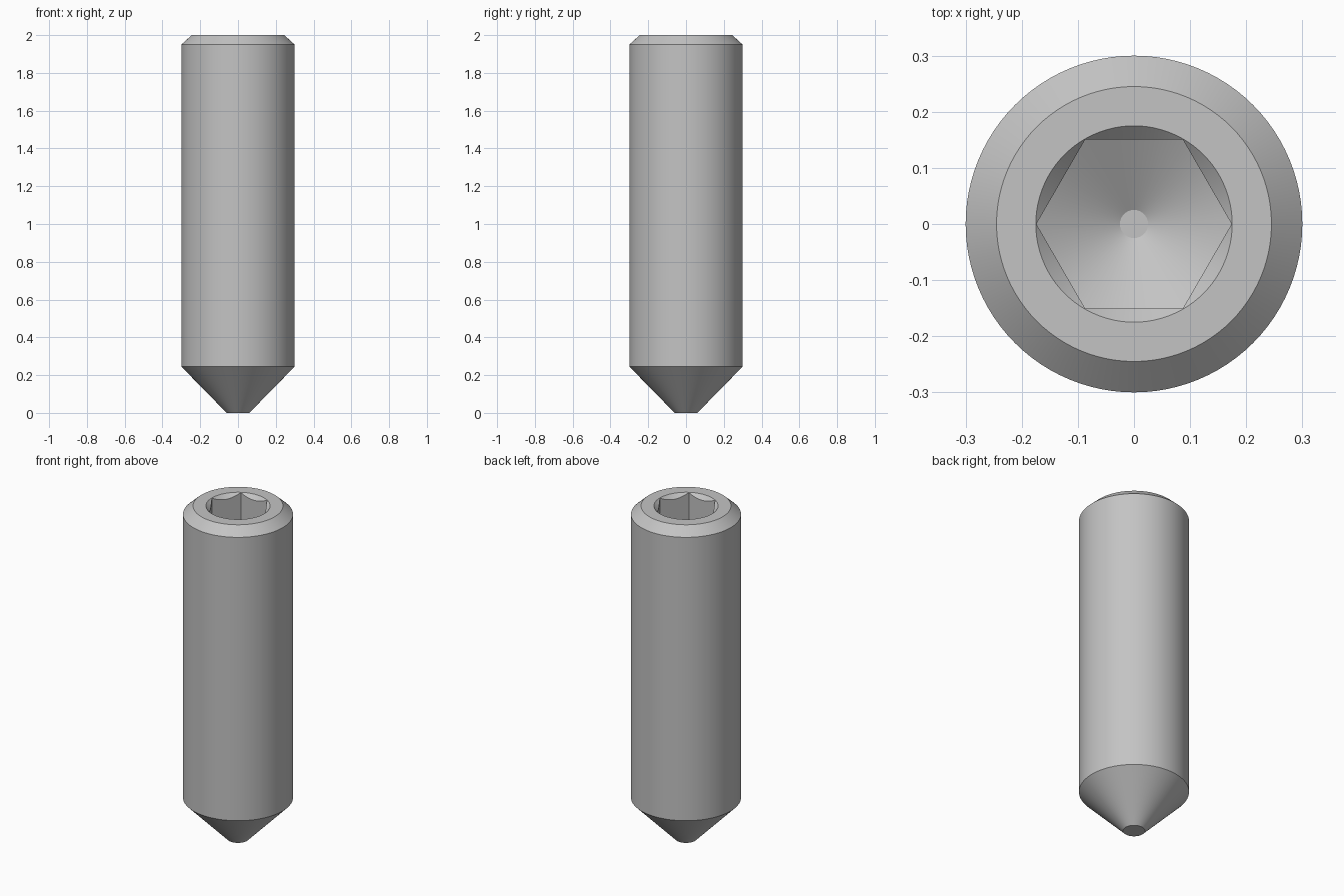
import bpy
import bmesh
import math

cube = bpy.data.objects.get("Cube")
if cube:
    bpy.data.objects.remove(cube, do_unlink=True)

HEIGHT = 2.0
SOCKET_RADIUS = 0.174
SOCKET_DEPTH = 0.4

steel = bpy.data.materials.new("grey steel")
steel.use_nodes = True
colour = (0.55, 0.55, 0.55, 1)
steel.diffuse_color = colour
steel.node_tree.nodes["Principled BSDF"].inputs["Base Color"].default_value = colour


def turned(name, profile, sides):
    """Closed solid of revolution from (radius, z) pairs, bottom to top."""
    bm = bmesh.new()
    rings = []
    for r, z in profile:
        rings.append([bm.verts.new((r * math.cos(math.tau * i / sides),
                                    r * math.sin(math.tau * i / sides), z))
                      for i in range(sides)])
    for low, high in zip(rings, rings[1:]):
        for i in range(sides):
            j = (i + 1) % sides
            bm.faces.new((low[i], low[j], high[j], high[i]))
    bm.faces.new(rings[0][::-1])
    bm.faces.new(rings[-1])
    mesh = bpy.data.meshes.new(name)
    bm.to_mesh(mesh)
    bm.free()
    mesh.materials.append(steel)
    obj = bpy.data.objects.new(name, mesh)
    bpy.context.collection.objects.link(obj)
    return obj


def combine(target, tool, operation):
    """Apply a boolean and discard the tool."""
    mod = target.modifiers.new(operation.title(), "BOOLEAN")
    mod.operation, mod.object, mod.solver = operation, tool, "EXACT"
    bpy.context.view_layer.objects.active = target
    bpy.ops.object.modifier_apply(modifier=mod.name)
    bpy.data.objects.remove(tool, do_unlink=True)


# Cylindrical body with cone point and chamfered top
body = turned("set_screw_body", [(0.06, 0), (0.3, 0.245), (0.3, 1.95), (0.245, HEIGHT)], 96)

# Hexagonal socket ending in a shallow drilled cone
floor = HEIGHT - SOCKET_DEPTH
socket = turned("hex_socket", [(SOCKET_RADIUS, floor - 0.3), (SOCKET_RADIUS, HEIGHT + 0.1)], 6)
slope = math.tan(math.radians(30))
drill = turned("drill_point", [(0.025, floor - slope * 0.15), (0.225, floor + slope * 0.05),
                               (0.225, HEIGHT + 0.2)], 96)
combine(socket, drill, "INTERSECT")
combine(body, socket, "DIFFERENCE")

# Countersink around the socket mouth
rim = SOCKET_RADIUS + 0.001
sink = turned("countersink", [(rim - 0.1, HEIGHT - 0.1), (rim + 0.05, HEIGHT + 0.05)], 96)
combine(body, sink, "DIFFERENCE")

# Smooth round surfaces, crisp machined edges
bpy.ops.object.select_all(action="DESELECT")
body.select_set(True)
bpy.context.view_layer.objects.active = body
bpy.ops.object.shade_smooth_by_angle(angle=math.radians(25))
